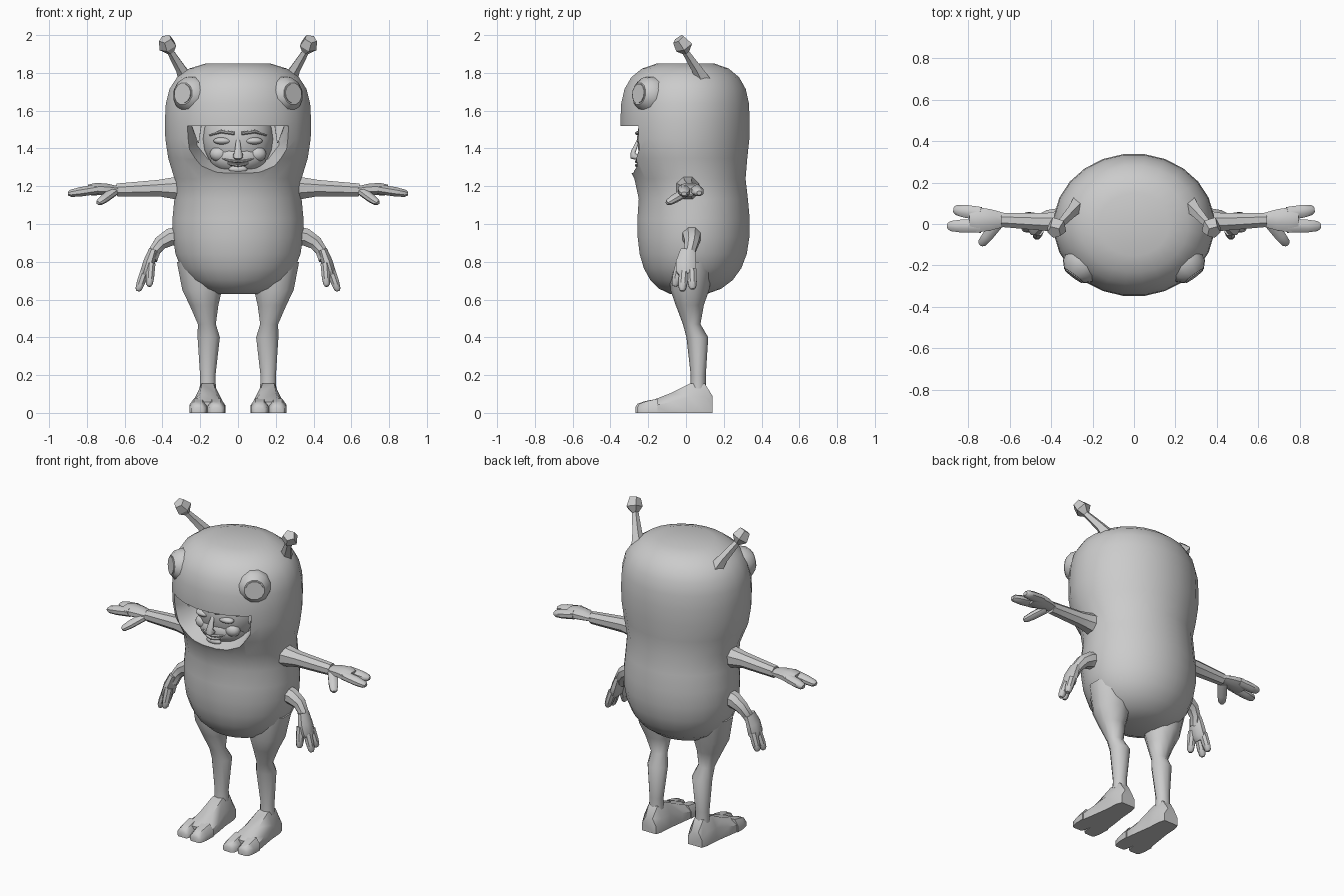
import bpy, bmesh, math
from mathutils import Vector

if "Cube" in bpy.data.objects:
    bpy.data.objects.remove(bpy.data.objects["Cube"])

X, Y, Z = Vector((1, 0, 0)), Vector((0, 1, 0)), Vector((0, 0, 1))
SHADE = (.6, .6, .6, 1)

grey = bpy.data.materials.new("plain grey")
grey.use_nodes = True
grey.diffuse_color = SHADE
grey.node_tree.nodes["Principled BSDF"].inputs["Base Color"].default_value = SHADE


def shade(ob, angle):
    for polygon in ob.data.polygons:
        polygon.use_smooth = True
    ob.data.set_sharp_from_angle(angle=math.radians(angle))


def finish(name, bm, mirror, angle):
    bmesh.ops.recalc_face_normals(bm, faces=bm.faces)
    mesh = bpy.data.meshes.new(name)
    bm.to_mesh(mesh)
    bm.free()
    mesh.materials.append(grey)
    ob = bpy.data.objects.new(name, mesh)
    bpy.context.collection.objects.link(ob)
    shade(ob, angle)
    if mirror:
        ob.modifiers.new("Mirror", 'MIRROR')
    return ob


def loft(name, sections, mirror=True, angle=40):
    """Skin a closed solid over sections that have equal point counts."""
    bm = bmesh.new()
    rings = [[bm.verts.new(point) for point in section] for section in sections]
    for ring, following in zip(rings, rings[1:]):
        for k in range(len(ring)):
            bm.faces.new((ring[k - 1], ring[k], following[k], following[k - 1]))
    bm.faces.new(rings[0])
    bm.faces.new(rings[-1])
    return finish(name, bm, mirror, angle)


def ellipse(centre, across, along, sides):
    turns = [math.tau * (k + .5) / sides for k in range(sides)]
    return [centre + across * math.cos(a) + along * math.sin(a) for a in turns]


def tube(name, points, radii, ref, flat=1, sides=8, axis=None, **options):
    """Tapered tube along points; flat scales its thickness towards ref."""
    points = [Vector(p) for p in points]
    sections = []
    for i, (point, radius) in enumerate(zip(points, radii)):
        along = axis or points[min(i + 1, len(points) - 1)] - points[max(i - 1, 0)]
        across = along.cross(ref).normalized()
        up = across.cross(along).normalized()
        sections.append(ellipse(point, across * radius, up * radius * flat, sides))
    return loft(name, sections, **options)


def finger(name, root, tip, radius, ref, flat=.8):
    """Rounded finger whose end narrows by rule."""
    root, tip = Vector(root), Vector(tip)
    steps = {0: 1, .6: .95, .9: .75, 1: .4}
    tube(name, [root.lerp(tip, t) for t in steps], [radius * s for s in steps.values()], ref, flat)


def blob(name, location, size, mirror=False):
    bm = bmesh.new()
    bmesh.ops.create_uvsphere(bm, u_segments=16, v_segments=10, radius=1)
    bmesh.ops.scale(bm, vec=size, verts=bm.verts)
    bmesh.ops.translate(bm, vec=location, verts=bm.verts)
    finish(name, bm, mirror, 60)


# Bean-shaped suit: belly and hood lobes blended at the waist
def lobe(z, centre, half, power):
    return max(0, 1 - abs((z - centre) / half) ** power) ** (1 / power)


def bean(z, belly, hood):
    low = belly * lobe(z, 1, .38, 2.5)
    high = hood * lobe(z, 1.53, .33, 3)
    return (low ** 4 + high ** 4) ** .25


LEVELS = 18
sections = []
for i in range(1, LEVELS):
    z = 1.24 - .62 * math.cos(math.pi * i / LEVELS)
    width, front, back = bean(z, .35, .39), bean(z, .26, .35), bean(z, .34, .34)
    centre = Vector((0, (back - front) / 2, z))
    sections.append(ellipse(centre, X * width, Y * (front + back) / 2, 24))
body = loft("suit_body", sections, mirror=False)

# Face opening cut with a tapered block
half = [(.28, 0), (.27, -.13), (.2, -.22), (.11, -.25)]
outline = half + [(-x, z) for x, z in reversed(half)]
cutter = loft("opening_cutter", [[(x * s, y, 1.52 + z * s) for x, z in outline]
                                 for y, s in ((-.45, 1.2), (-.12, .8))], mirror=False)
cutter.hide_render = True
cut = body.modifiers.new("Opening", 'BOOLEAN')
cut.operation, cut.object, cut.solver = 'DIFFERENCE', cutter, 'EXACT'
bpy.context.view_layer.objects.active = body
bpy.ops.object.modifier_apply(modifier=cut.name)
bpy.data.objects.remove(cutter)
shade(body, 35)

# Face inside the hood
blob("head", (0, -.1, 1.45), (.19, .16, .2))
blob("jaw", (0, -.15, 1.35), (.15, .11, .09))
blob("chin", (0, -.24, 1.29), (.05, .02, .02))
blob("eyelid", (.08, -.23, 1.44), (.05, .03, .02), mirror=True)
blob("cheek", (.1, -.2, 1.37), (.05, .04, .04), mirror=True)
tube("nose", [(0, -.25, 1.45), (0, -.28, 1.38), (0, -.28, 1.36), (0, -.25, 1.35)],
     [.01, .02, .03, .02], Y, .7, mirror=False, angle=70)
tube("brow", [(.02, -.26, 1.48), (.09, -.24, 1.49), (.15, -.2, 1.47)], [.01, .01, .005], Z)
for name, z, reach in (("upper_lip", 1.33, .09), ("lower_lip", 1.31, .07)):
    tube(name, [(0, -.26, z), (reach / 2, -.253, z + .005), (reach, -.23, z + .02)],
         [.012, .01, .004], Z, .7)
tube("temple_hair", [(.22, -.17, 1.53), (.21, -.19, 1.43)], [.04, .004], Y, .5, sides=4)

# Domed goggle eyes with flat pupils
gaze = Vector((.6, -.8, .1)).normalized()
socket = Vector((.23, -.17, 1.68))


def disc_stack(name, steps):
    tube(name, [socket + gaze * d for d in steps], steps.values(), Z, sides=12, angle=35)


disc_stack("goggle_eye", {-.03: .1, .03: .1, .07: .09, .1: .06})
disc_stack("pupil", {.09: .054, .105: .052})

# Antennae with faceted knobs
tube("antenna", [(.27, .09, 1.76), (.3, .06, 1.82), (.355, 0, 1.91), (.37, -.01, 1.94), (.385, -.04, 1.98)],
     [.045, .03, .02, .05, .035], Y, sides=5, angle=25)

# Upper arms and hands
tube("upper_arm", [(.28, .01, 1.19), (.35, .01, 1.19), (.42, .01, 1.19), (.64, .02, 1.18)],
     [.075, .06, .047, .037], Z)
tube("upper_palm", [(.63, .02, 1.18), (.69, .02, 1.185), (.75, .02, 1.185), (.79, .02, 1.18)],
     [.037, .055, .065, .055], Z, .55)
finger("upper_back_finger", (.74, .05, 1.185), (.87, .07, 1.165), .035, Z)
finger("upper_front_finger", (.74, -.01, 1.185), (.9, -.01, 1.16), .035, Z)
finger("upper_thumb", (.66, 0, 1.17), (.74, -.1, 1.11), .03, Z)

# Lower arms and hands
tube("lower_arm", [(.3, .03, .94), (.36, .03, .93), (.41, .03, .9), (.44, .02, .86), (.455, 0, .81)],
     [.055, .05, .04, .033, .03], Y)
tube("lower_palm", [(.45, .01, .86), (.47, 0, .8), (.485, 0, .75), (.495, 0, .73)],
     [.025, .033, .034, .025], Y, 1.7)
finger("lower_back_finger", (.49, .03, .76), (.525, .035, .655), .025, Y, 1.1)
finger("lower_front_finger", (.49, -.01, .76), (.53, -.02, .645), .025, Y, 1.1)
finger("lower_thumb", (.46, -.03, .79), (.47, -.06, .67), .025, Y, 1.1)

# Legs with thick thighs, narrow knees and slim calves
tube("leg", [(.2, .03, .8), (.19, .02, .65), (.18, .02, .57), (.165, .03, .47),
             (.155, .06, .4), (.16, .065, .2), (.16, .065, .13)],
     [.13, .11, .08, .05, .062, .043, .045], Y, .93, sides=10, axis=Z)


# Feet: sections with a flat sole and a rounded top
def foot_part(name, rows):
    sections = []
    for y, centre, width, height in rows:
        side = [(width, 0), (width, height * .55), (width / 2, height)]
        shape = side + [(-x, z) for x, z in reversed(side)]
        sections.append([(centre + x, y, z) for x, z in shape])
    loft(name, sections, angle=45)


def toe(name, centre, tip):
    foot_part(name, [(-.15, centre, .048, .075), (tip + .05, centre, .046, .062),
                     (tip + .01, centre, .038, .048), (tip, centre, .025, .03)])


foot_part("foot", [(.14, .16, .048, .09), (.1, .16, .06, .155), (.02, .16, .065, .155),
                   (-.08, .16, .08, .105), (-.17, .162, .092, .07), (-.2, .162, .082, .058)])
toe("inner_toe", .115, -.268)
toe("outer_toe", .21, -.258)
